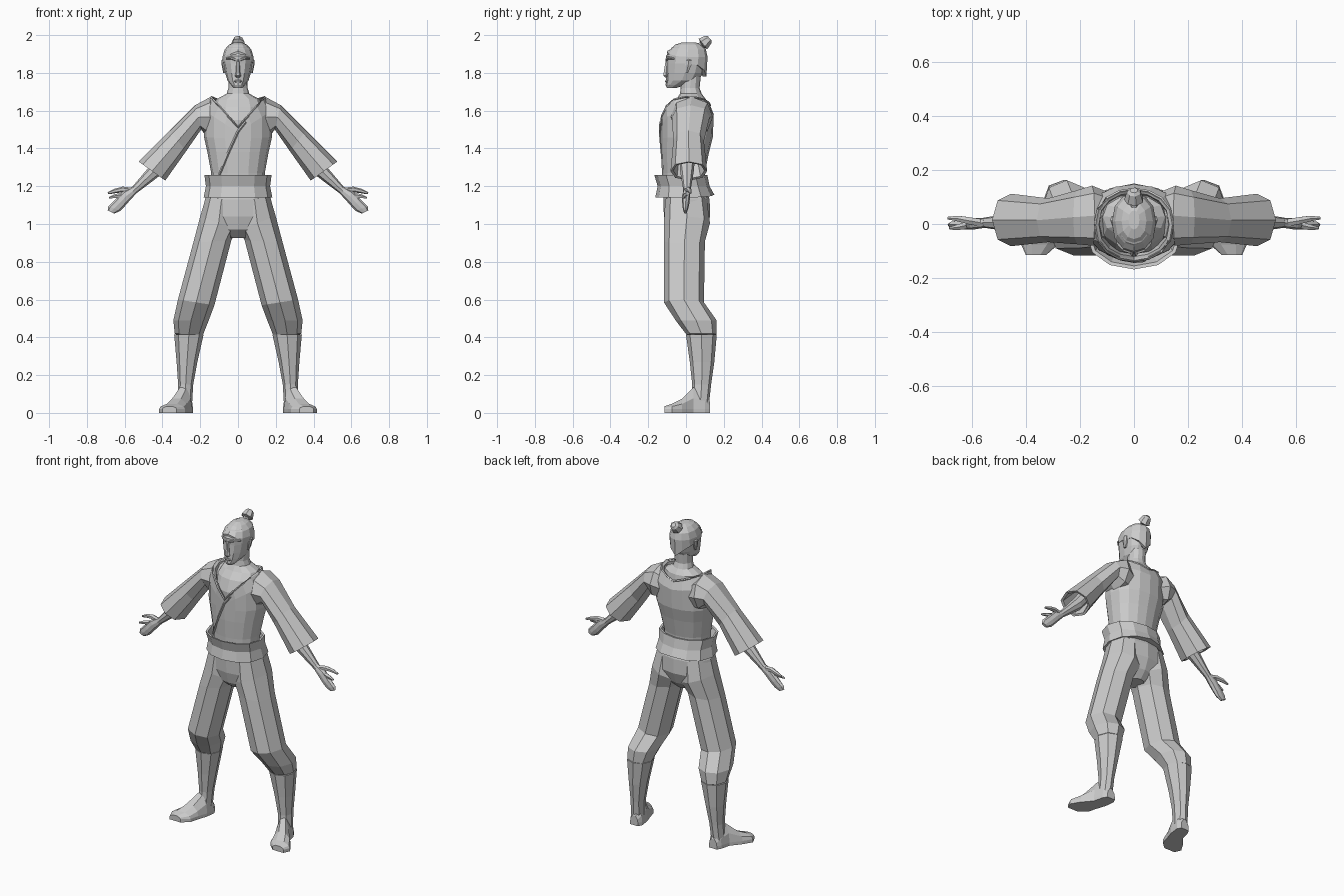
import bpy, bmesh, math
from mathutils import Vector

grey = bpy.data.materials.new("light_grey")
grey.diffuse_color = (0.6, 0.6, 0.6, 1)


def ring(a, b, y0, y1, n=8, front=0, back=0):
    """Oval from a to b (x, z) and y0 to y1; its front and back can dip."""
    pts = []
    for i in range(n):
        t = 2 * math.pi * i / n
        c, s = math.cos(t), math.sin(t)
        dip = (front if s < 0 else back) * (1 - abs(c))
        k = (1 + c) / 2
        # slightly squared oval
        q = math.copysign(abs(s) ** 0.85, s)
        pts.append(Vector((b[0] + (a[0] - b[0]) * k,
                           (y0 + y1) / 2 + (y1 - y0) / 2 * q,
                           b[1] + (a[1] - b[1]) * k - dip)))
    return pts


def level(z, w, y0, y1, n=12, front=0, back=0):
    """Horizontal oval centred on x = 0."""
    return ring((w, z), (-w, z), y0, y1, n, front, back)


def loft(name, rings, mirror=False):
    bm = bmesh.new()
    rows = [[bm.verts.new(p) for p in r] for r in rings]
    n = len(rows[0])
    for r, s in zip(rows, rows[1:]):
        for i in range(n):
            j = (i + 1) % n
            bm.faces.new((r[i], r[j], s[j], s[i]))
    bm.faces.new(rows[0])
    bm.faces.new(rows[-1])
    bmesh.ops.recalc_face_normals(bm, faces=bm.faces)
    me = bpy.data.meshes.new(name)
    bm.to_mesh(me)
    bm.free()
    me.materials.append(grey)
    ob = bpy.data.objects.new(name, me)
    bpy.context.collection.objects.link(ob)
    if mirror:
        ob.modifiers.new("Mirror", 'MIRROR')
    return ob


def tube(name, pts, radii, n=6, mirror=False):
    """Round sections along a path."""
    rings = []
    pts = [Vector(p) for p in pts]
    for i, p in enumerate(pts):
        d = (pts[min(i + 1, len(pts) - 1)] - pts[max(i - 1, 0)]).normalized()
        u = d.cross(Vector((0, 1, 0) if abs(d.y) < 0.8 else (1, 0, 0))).normalized()
        v = d.cross(u)
        rings.append([p + radii[i] * (u * math.cos(2 * math.pi * k / n) +
                                      v * math.sin(2 * math.pi * k / n)) for k in range(n)])
    return loft(name, rings, mirror)


# trousers: hips and baggy legs
loft("hips", [level(1.2, .145, -.11, .10), level(1.13, .175, -.12, .125),
              level(1.04, .19, -.117, .128), level(.97, .13, -.10, .10),
              level(.925, .05, -.05, .06)])
loft("trouser_leg", [ring((.165, 1.16), (.01, 1.1), -.11, .11),
                     ring((.2, 1.04), (.005, .97), -.117, .127),
                     ring((.237, .9), (.035, .915), -.117, .10),
                     ring((.318, .6), (.125, .57), -.117, .095),
                     ring((.342, .49), (.155, .49), -.055, .162),
                     ring((.335, .42), (.185, .415), .0, .162),
                     ring((.31, .405), (.21, .405), .03, .14)], True)

# boots: shaft and turned-out foot
loft("boot_shaft", [ring((.32, .415), (.2, .415), .02, .145),
                    ring((.338, .415), (.182, .415), .0, .163),
                    ring((.325, .27), (.215, .27), .02, .15),
                    ring((.317, .15), (.237, .15), .033, .133),
                    ring((.322, .05), (.243, .05), .03, .122)], True)


def foot_section(y, x0, x1, h):
    w = x1 - x0
    return [Vector((x, y, z)) for x, z in (
        (x0, 0), (x1, 0), (x1, .02), (x1 - .06 * w, h * .5 + .01),
        (x1 - .3 * w, h), (x0 + .3 * w, h), (x0 + .06 * w, h * .5 + .01), (x0, .02))]


loft("boot_foot", [foot_section(.126, .25, .305, .06), foot_section(.10, .238, .32, .10),
                   foot_section(.04, .245, .335, .135), foot_section(-.02, .265, .385, .075),
                   foot_section(-.075, .28, .418, .048),
                   foot_section(-.115, .325, .40, .035)], True)

# wide belt with flared edges and an open upper rim
loft("belt", [level(1.15, .15, -.13, .12), level(1.14, .182, -.163, .15, back=-.015),
              level(1.2, .17, -.15, .125), level(1.26, .178, -.168, .113),
              level(1.258, .165, -.155, .10), level(1.2, .15, -.13, .09)])

# robe body with an open crossed collar
collar = level(1.672, .142, -.135, .128, 16, .16, .045)
loft("robe_body", [level(1.18, .142, -.125, .095, 16), level(1.27, .142, -.127, .10, 16),
                   level(1.38, .162, -.133, .122, 16), level(1.46, .18, -.134, .142, 16, .01),
                   level(1.6, .178, -.135, .147, 16, .115, .02), collar,
                   level(1.665, .13, -.12, .116, 16, .16, .045),
                   level(1.58, .12, -.10, .10, 16, .10)])
tube("collar_trim", collar[8:] + collar[:9], [.006] * 17, 4)
tube("lapel_edge", [(.04, -.134, 1.54), (0, -.137, 1.49), (-.05, -.128, 1.38),
                    (-.1, -.107, 1.26)], [.007] * 4, 4)

# wide sleeves with hollow cuffs
loft("sleeve", [ring((.07, 1.62), (.08, 1.46), -.06, .11),
                ring((.145, 1.673), (.165, 1.46), -.08, .142),
                ring((.225, 1.63), (.195, 1.5), -.075, .125),
                ring((.36, 1.495), (.275, 1.385), -.067, .095),
                ring((.525, 1.33), (.385, 1.23), -.082, .112),
                ring((.51, 1.325), (.395, 1.24), -.068, .098),
                ring((.40, 1.43), (.33, 1.36), -.05, .07)], True)

# forearms, hands and thumbs
loft("forearm", [ring((.38, 1.42), (.33, 1.36), -.035, .05),
                 ring((.46, 1.315), (.415, 1.255), -.032, .042),
                 ring((.557, 1.2), (.537, 1.163), -.015, .025),
                 ring((.565, 1.19), (.548, 1.155), -.015, .023)], True)
loft("hand", [ring((.56, 1.198), (.54, 1.16), -.014, .023),
              ring((.61, 1.172), (.572, 1.125), -.02, .022),
              ring((.65, 1.13), (.603, 1.09), -.02, .018),
              ring((.687, 1.093), (.622, 1.07), -.017, .012),
              ring((.69, 1.072), (.655, 1.055), -.012, .006)], True)
tube("thumb", [(.57, .005, 1.177), (.61, .012, 1.183), (.65, .02, 1.175), (.688, .022, 1.163)],
     [.016, .015, .012, .006], 6, True)
tube("finger", [(.62, -.005, 1.15), (.65, -.012, 1.147), (.683, -.016, 1.138)],
     [.014, .011, .005], 5, True)

# bare chest, shoulders and neck
loft("chest_and_neck", [level(1.42, .13, -.105, .10), level(1.55, .135, -.112, .112),
                        level(1.62, .13, -.085, .112), level(1.66, .115, -.05, .105),
                        level(1.69, .06, -.032, .083), level(1.72, .051, -.028, .072),
                        level(1.8, .05, -.03, .08)])

# head
loft("head", [level(1.72, .022, -.10, -.05), level(1.735, .036, -.108, -.01),
              level(1.76, .056, -.106, .065), level(1.80, .068, -.105, .092),
              level(1.85, .077, -.104, .105), level(1.89, .077, -.106, .106),
              level(1.935, .058, -.075, .085), level(1.955, .025, -.03, .05)])
loft("hair", [level(1.855, .07, -.09, .09, front=-.055, back=.075),
              level(1.85, .082, -.10, .108, front=-.055, back=.07),
              level(1.885, .082, -.102, .114, front=-.03),
              level(1.925, .07, -.083, .105), level(1.95, .046, -.056, .08),
              level(1.962, .02, -.02, .05)])
loft("nose", [level(1.87, .007, -.108, -.09, 6), level(1.80, .012, -.12, -.09, 6),
              level(1.785, .017, -.122, -.09, 6), level(1.775, .01, -.11, -.09, 6)])
loft("eyebrow", [ring((.012, 1.877), (.012, 1.862), -.111, -.09, 6),
                 ring((.04, 1.887), (.04, 1.872), -.102, -.08, 6),
                 ring((.064, 1.88), (.064, 1.872), -.076, -.05, 6)], True)
loft("mouth", [level(1.762, .016, -.108, -.09, 6), level(1.756, .022, -.112, -.09, 6),
               level(1.748, .014, -.11, -.09, 6)])
loft("ear", [ring((.078, 1.80), (.06, 1.80), -.005, .012, 6),
             ring((.086, 1.84), (.065, 1.84), -.008, .03, 6),
             ring((.088, 1.865), (.065, 1.865), -.002, .032, 6),
             ring((.08, 1.873), (.065, 1.873), .005, .022, 6)], True)

# topknot
tube("topknot", [(0, .06, 1.935), (0, .083, 1.948), (0, .09, 1.953), (0, .118, 1.977),
                 (0, .125, 1.983)], [.022, .018, .037, .026, .015], 7)
